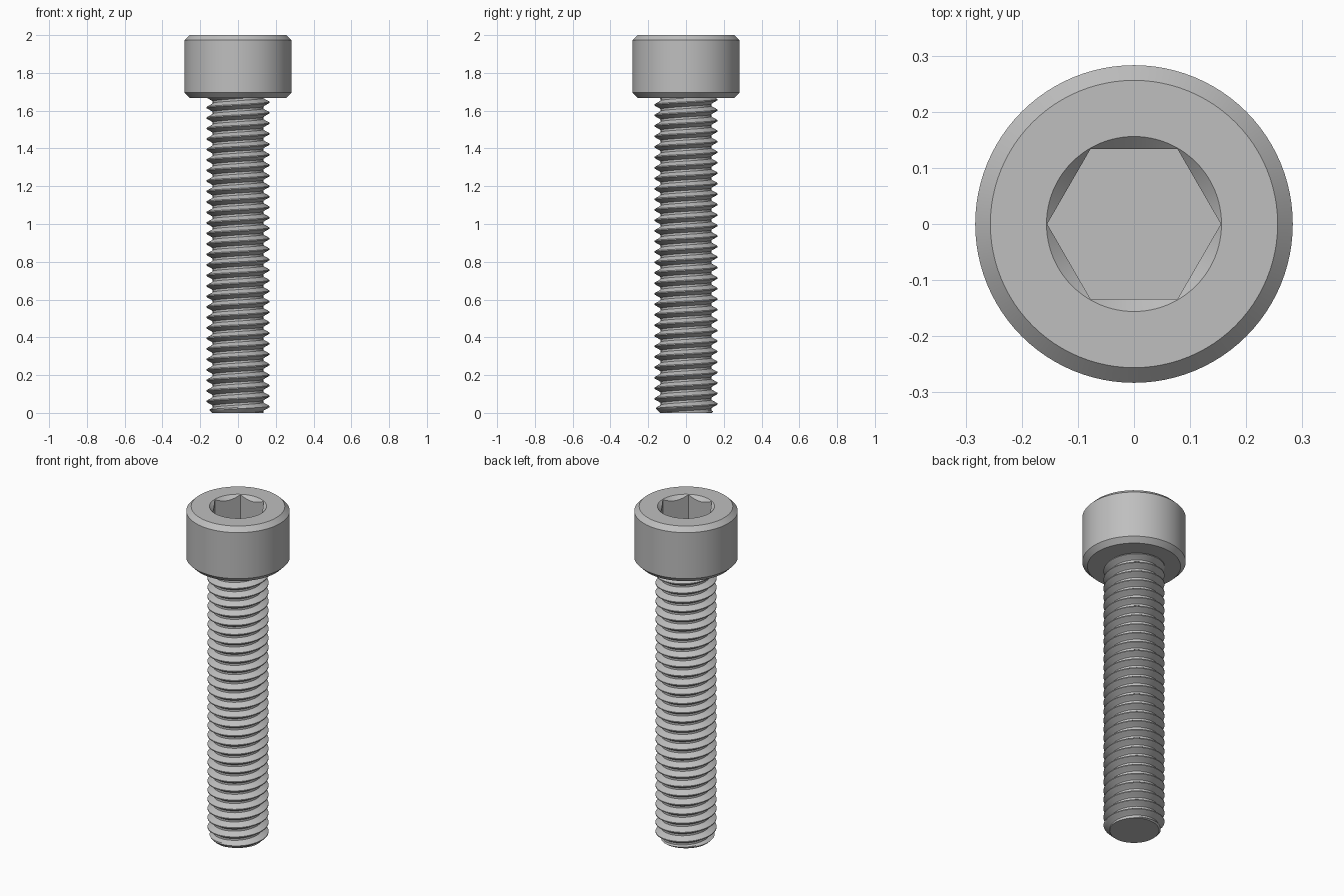
import bpy, bmesh
from math import pi, cos, sin, radians
from mathutils import Vector

if "Cube" in bpy.data.objects:
    bpy.data.objects.remove(bpy.data.objects["Cube"], do_unlink=True)

steel = bpy.data.materials.new("grey steel")
steel.use_nodes = True
STEEL = (0.52, 0.52, 0.52, 1)
steel.diffuse_color = STEEL
steel.node_tree.nodes["Principled BSDF"].inputs["Base Color"].default_value = STEEL


def finish(bm, name, angle):
    bmesh.ops.recalc_face_normals(bm, faces=bm.faces)
    mesh = bpy.data.meshes.new(name)
    bm.to_mesh(mesh)
    bm.free()
    mesh.materials.append(steel)
    obj = bpy.data.objects.new(name, mesh)
    bpy.context.collection.objects.link(obj)
    bpy.ops.object.select_all(action='DESELECT')
    obj.select_set(True)
    bpy.context.view_layer.objects.active = obj
    bpy.ops.object.shade_smooth_by_angle(angle=radians(angle))


def bridge(bm, rows, closed):
    for low, high in zip(rows, rows[1:]):
        n = len(low)
        for j in range(n if closed else n - 1):
            k = (j + 1) % n
            bm.faces.new((low[j], low[k], high[k], high[j]))


# Cap head: lathed outside, countersunk hexagonal socket inside
SEG = 96
APOTHEM = 0.134
SOCKET_RIM = 0.156


def hex_radius(a):
    return APOTHEM / cos(a % (pi / 3) - pi / 6)


def circle(r, z):
    return lambda a: (r, z)


head_rings = [
    circle(0.255, 1.667), circle(0.283, 1.695), circle(0.283, 1.973),
    circle(0.256, 2), circle(SOCKET_RIM, 2),
    lambda a: (hex_radius(a), 2 - (SOCKET_RIM - hex_radius(a))),
    lambda a: (hex_radius(a), 1.833),
]
bm = bmesh.new()
rows = []
for ring in head_rings:
    row = []
    for j in range(SEG):
        a = 2 * pi * j / SEG
        r, z = ring(a)
        row.append(bm.verts.new((r * cos(a), r * sin(a), z)))
    rows.append(row)
bridge(bm, rows, True)
bm.faces.new(rows[0])
bm.faces.new(rows[-1])
finish(bm, "socket_head", 25)

# Threaded shank: right-handed helical grid, trimmed flat at both ends
COLS = 64
PITCH = 1 / 18
ROOT, CREST = 0.134, 0.1667
SHANK_TOP = 1.67
# (fraction of pitch, fraction of thread height)
thread = [(0, 0), (0.2, 0), (0.33, 1 / 3), (0.43, 2 / 3), (0.55, 1),
          (0.65, 1), (0.77, 2 / 3), (0.87, 1 / 3)]
bm = bmesh.new()
rows = []
for turn in range(-2, 32):
    for along, height in thread:
        row = []
        for j in range(COLS + 1):
            a = 2 * pi * j / COLS
            z = PITCH * (turn + along + j / COLS)
            r = ROOT + (CREST - ROOT) * height
            r = max(0.05, min(r, 0.137 + z))  # chamfered tip
            row.append(bm.verts.new((r * cos(a), r * sin(a), z)))
        rows.append(row)
bridge(bm, rows, False)
bmesh.ops.remove_doubles(bm, verts=bm.verts, dist=1e-5)
for z, side in ((0, -1), (SHANK_TOP, 1)):
    cut = bmesh.ops.bisect_plane(
        bm, geom=bm.verts[:] + bm.edges[:] + bm.faces[:],
        plane_co=(0, 0, z), plane_no=Vector((0, 0, side)), clear_outer=True)
    rim = [e for e in cut["geom_cut"] if isinstance(e, bmesh.types.BMEdge)]
    bmesh.ops.holes_fill(bm, edges=rim, sides=0)
finish(bm, "threaded_shank", 30)
